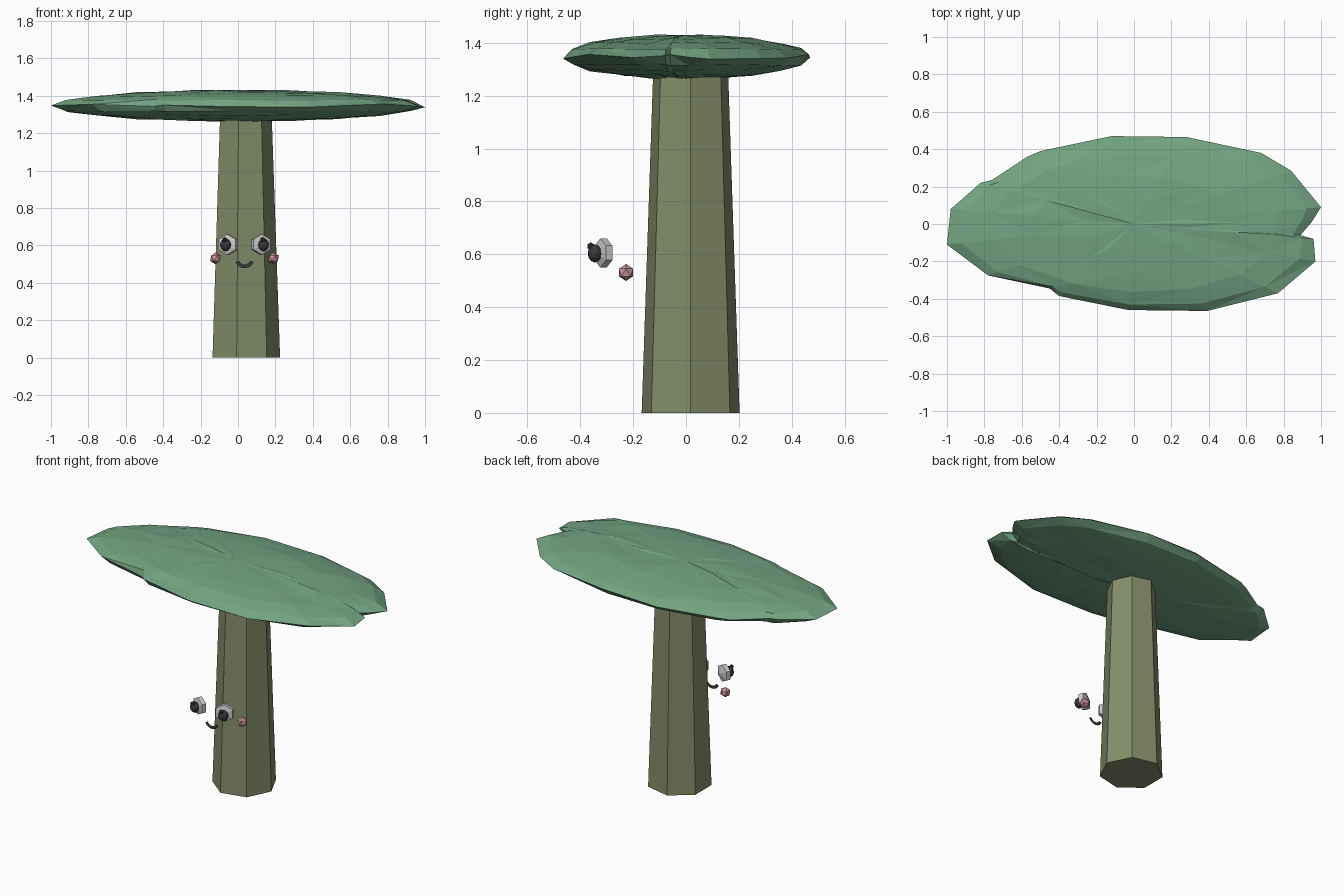
import bpy, bmesh, math, random
from mathutils import Matrix, Vector

if "Cube" in bpy.data.objects:
    bpy.data.objects.remove(bpy.data.objects["Cube"])

random.seed(4)
CX, CY = 0.035, 0.0175   # trunk and face centre


def material(name, rgb):
    m = bpy.data.materials.new(name)
    m.diffuse_color = (*rgb, 1)
    m.use_nodes = True
    m.node_tree.nodes["Principled BSDF"].inputs["Base Color"].default_value = m.diffuse_color
    return m


GREEN = material("leaf_green", (0.17, 0.37, 0.22))
BARK = material("bark_olive", (0.23, 0.27, 0.14))
WHITE = material("eye_white", (0.8, 0.8, 0.8))
DARK = material("dark", (0.04, 0.04, 0.045))
PINK = material("cheek_pink", (0.6, 0.3, 0.32))


def finish(name, bm, mat, matrix=None):
    bmesh.ops.recalc_face_normals(bm, faces=bm.faces)
    me = bpy.data.meshes.new(name)
    bm.to_mesh(me)
    bm.free()
    me.materials.append(mat)
    ob = bpy.data.objects.new(name, me)
    if matrix:
        ob.matrix_world = matrix
    bpy.context.collection.objects.link(ob)
    return ob


def ball(name, loc, radii, mat, subdiv, turn=0):
    bm = bmesh.new()
    bmesh.ops.create_icosphere(bm, subdivisions=subdiv, radius=1)
    bmesh.ops.scale(bm, vec=radii, verts=bm.verts)
    return finish(name, bm, mat, Matrix.Translation(loc) @ Matrix.Rotation(turn, 4, 'Z'))


# Trunk: tapered seven-sided column
bm = bmesh.new()
H = 1.33
rings = [[bm.verts.new((CX + r * math.cos(i * math.tau / 7), CY + r * math.sin(i * math.tau / 7), z))
          for i in range(7)] for r, z in ((0.19, 0), (0.144, H))]
for i in range(7):
    j = (i + 1) % 7
    bm.faces.new((rings[0][i], rings[0][j], rings[1][j], rings[1][i]))
for ring in rings:
    bm.faces.new(ring)
finish("trunk", bm, BARK)

# Canopy: faceted flat lens following the lobed outline
outline = [(1, .09), (.84, .285), (.68, .38), (.28, .465), (-.12, .47), (-.5, .39), (-.57, .36),
           (-.76, .235), (-.82, .22), (-.98, .08), (-1, -.11), (-.78, -.275), (-.45, -.345),
           (-.4, -.385), (-.03, -.46), (.39, -.465), (.77, -.37), (.97, -.2), (.96, -.08),
           (.89, -.06), (.95, .01)]
n = len(outline)
ZC, HZ = 1.347, 0.083
bm = bmesh.new()


def canopy_ring(r, side):
    ring = []
    for x, y in outline:
        a = math.atan2(y / 0.47, x)
        w = r ** 4
        px = (x * w + 0.99 * math.cos(a) * (1 - w)) * r
        py = (y * w + 0.47 * math.sin(a) * (1 - w)) * r
        z = ZC + side * HZ * math.sqrt(max(0, 1 - r * r)) + random.uniform(-.004, .004)
        if side == 0:
            z += random.uniform(-.008, .008)
        ring.append(bm.verts.new((px, py, z)))
    return ring


rim = canopy_ring(1, 0)
for side in (1, -1):
    prev = rim
    for k, r in enumerate((0.93, 0.78, 0.55, 0.28)):
        ring = canopy_ring(r, side)
        for i in range(n):
            j = (i + 1) % n
            a, b, c, d = prev[i], prev[j], ring[j], ring[i]
            tris = ((a, b, c), (a, c, d)) if (i + k) % 2 else ((a, b, d), (b, c, d))
            for t in tris:
                bm.faces.new(t)
        prev = ring
    pole = bm.verts.new((0, 0, ZC + side * HZ))
    for i in range(n):
        bm.faces.new((prev[i], prev[(i + 1) % n], pole))
finish("canopy", bm, GREEN)

# Face: eyes splayed outward, with pupils, glints and cheeks
for side, label in ((-1, "left"), (1, "right")):
    turn = side * math.radians(25)
    bm = bmesh.new()
    bmesh.ops.create_uvsphere(bm, u_segments=6, v_segments=3, radius=1)
    bmesh.ops.rotate(bm, matrix=Matrix.Rotation(math.pi / 2, 3, 'X'), verts=bm.verts)
    for axis, half in enumerate((0.05, 0.027, 0.055)):
        top = max(abs(v.co[axis]) for v in bm.verts)
        for v in bm.verts:
            v.co[axis] *= half / top
    finish(label + "_eye", bm, WHITE,
           Matrix.Translation((CX + side * 0.088, -0.312, 0.605)) @ Matrix.Rotation(turn, 4, 'Z'))
    ball(label + "_pupil", (CX + side * 0.102, -0.345, 0.603), (0.03, 0.026, 0.034), DARK, 2, turn)
    ball(label + "_glint", (CX + side * 0.102 - 0.004, -0.36, 0.63), (0.015, 0.015, 0.015), DARK, 1, turn)
    ball(label + "_cheek", (CX + side * 0.155, -0.227, 0.531), (0.032, 0.032, 0.032), PINK, 1)

# Mouth: flat smiling ribbon
bm = bmesh.new()
rows = []
for k in range(9):
    a = math.radians(200 + 140 * k / 8)
    rows.append([bm.verts.new((CX + r * math.cos(a), -0.315, 0.527 + 0.95 * r * math.sin(a)))
                 for r in (0.031, 0.051)])
for p, q in zip(rows, rows[1:]):
    bm.faces.new((p[0], p[1], q[1], q[0]))
finish("mouth", bm, DARK)
